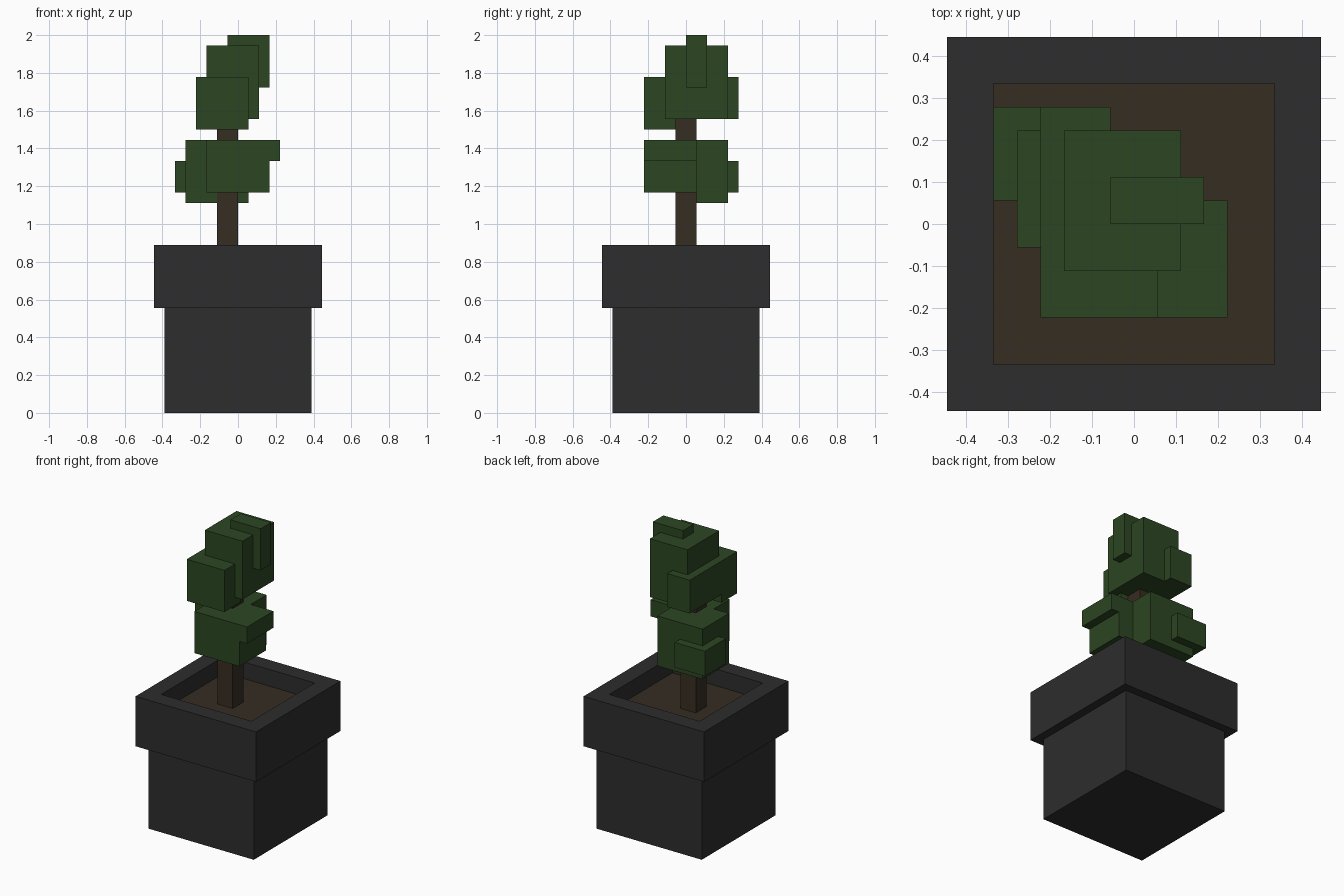
import bpy, bmesh

if "Cube" in bpy.data.objects:
    bpy.data.objects.remove(bpy.data.objects["Cube"])

U = 1 / 18  # block grid size


def material(name, rgb):
    m = bpy.data.materials.new(name)
    m.diffuse_color = (*rgb, 1)
    m.use_nodes = True
    m.node_tree.nodes["Principled BSDF"].inputs["Base Color"].default_value = m.diffuse_color
    return m


def finish(bm, name, mat):
    bmesh.ops.scale(bm, vec=(U, U, U), verts=bm.verts)
    me = bpy.data.meshes.new(name)
    bm.to_mesh(me)
    bm.free()
    me.materials.append(mat)
    ob = bpy.data.objects.new(name, me)
    bpy.context.collection.objects.link(ob)
    return ob


def square_lathe(name, profile, mat, centre=(0, 0), cap_start=False, cap_end=False):
    """Stack square rings of (half width, height) into one surface."""
    bm = bmesh.new()
    rings = [[bm.verts.new((centre[0] + sx * r, centre[1] + sy * r, z))
              for sx, sy in ((-1, -1), (1, -1), (1, 1), (-1, 1))] for r, z in profile]
    for a, b in zip(rings, rings[1:]):
        for i in range(4):
            j = (i + 1) % 4
            bm.faces.new((a[i], a[j], b[j], b[i]))
    if cap_start:
        bm.faces.new(rings[0][::-1])
    if cap_end:
        bm.faces.new(rings[-1])
    return finish(bm, name, mat)


def block_cluster(name, boxes, mat):
    """Merge overlapping boxes (x0,x1,y0,y1,z0,z1) into one outer skin."""
    cells = {(x, y, z) for x0, x1, y0, y1, z0, z1 in boxes
             for x in range(x0, x1) for y in range(y0, y1) for z in range(z0, z1)}
    bm = bmesh.new()
    for c in cells:
        for axis in range(3):
            for side in (0, 1):
                n = list(c)
                n[axis] += 2 * side - 1
                if tuple(n) in cells:
                    continue
                u, v = (axis + 1) % 3, (axis + 2) % 3
                quad = []
                for du, dv in ((0, 0), (1, 0), (1, 1), (0, 1)):
                    p = list(c)
                    p[axis] += side
                    p[u] += du
                    p[v] += dv
                    quad.append(bm.verts.new(p))
                bm.faces.new(quad if side else quad[::-1])
    bmesh.ops.remove_doubles(bm, verts=bm.verts, dist=0.01)
    bmesh.ops.dissolve_limit(bm, angle_limit=0.01, verts=bm.verts, edges=bm.edges)
    return finish(bm, name, mat)


grey = material("charcoal grey", (0.026, 0.026, 0.027))
brown = material("dark brown", (0.037, 0.026, 0.016))
green = material("leaf green", (0.025, 0.061, 0.016))

# Pot with overhanging rim and recessed inside
square_lathe("pot", [(7, 0), (7, 10), (8, 10), (8, 16), (6, 16), (6, 14)], grey, cap_start=True)

# Soil surface and trunk
square_lathe("soil", [(6, 13.9), (6, 14)], brown, cap_end=True)
square_lathe("trunk", [(1, 14), (1, 29)], brown, centre=(-1, 0), cap_end=True)

# Lower foliage
block_cluster("lower_leaves", [
    (-3, 3, -4, 1, 21, 26),   # front block
    (3, 4, -4, 1, 24, 26),    # right ledge
    (-5, -2, -1, 4, 20, 26),  # left of trunk
    (-2, 1, 1, 4, 20, 26),    # behind trunk
    (-6, -2, 1, 5, 21, 24),   # rear left bump
], green)

# Upper foliage
block_cluster("upper_leaves", [
    (-1, 3, 0, 2, 31, 36),    # tip
    (-3, 2, -2, 4, 28, 35),   # main block
    (-4, 1, -4, -1, 27, 32),  # front block
    (-4, -1, -1, 5, 28, 32),  # rear left block
], green)
